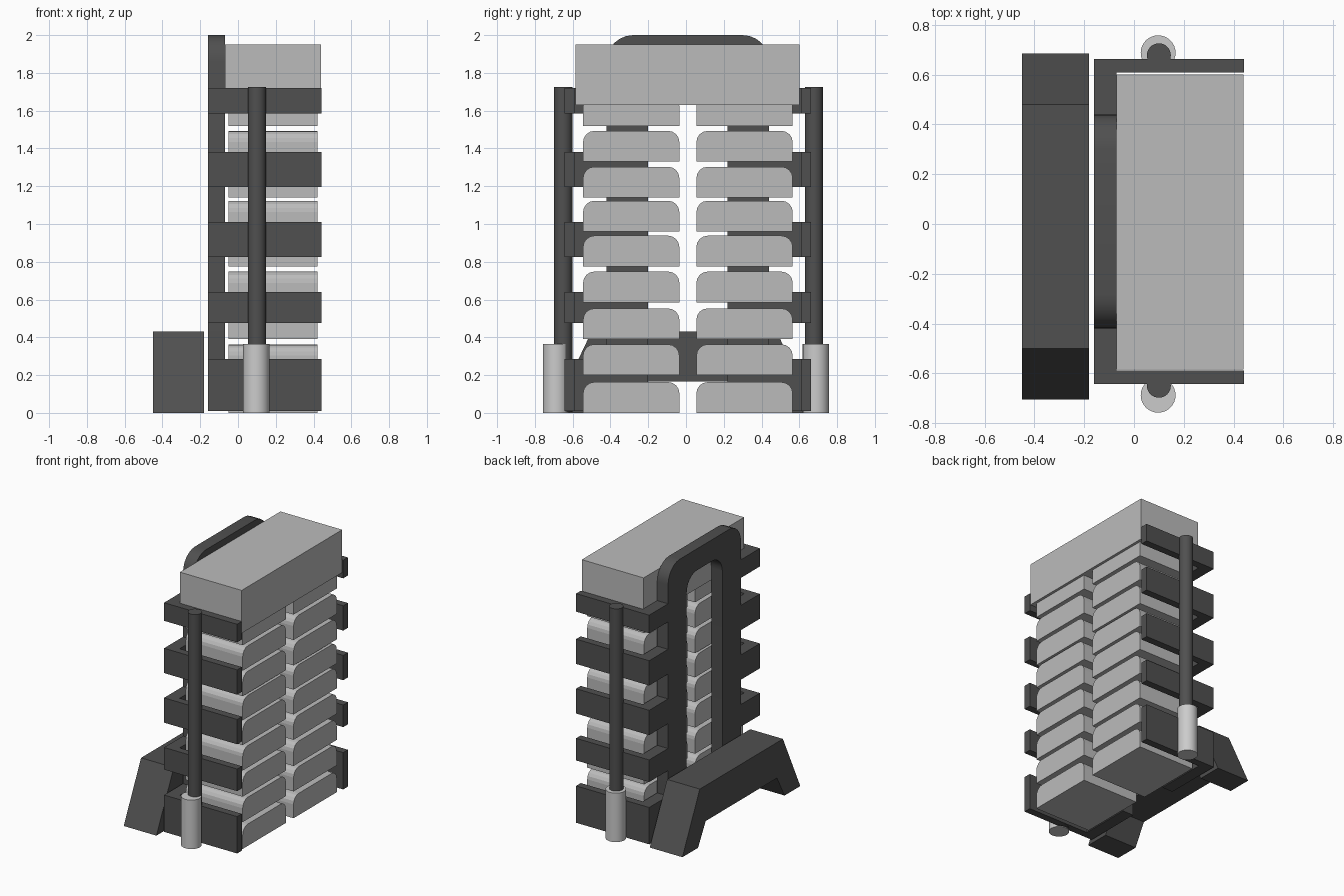
import bpy, bmesh
from math import sin, cos, pi

if "Cube" in bpy.data.objects:
    bpy.data.objects.remove(bpy.data.objects["Cube"])

CY = 0.01  # mirror plane of the rack in y


def material(name, v):
    m = bpy.data.materials.new(name)
    m.diffuse_color = (v, v, v, 1)
    m.use_nodes = True
    m.node_tree.nodes["Principled BSDF"].inputs["Base Color"].default_value = m.diffuse_color
    return m


DARK = material("dark_metal", 0.08)
GREY = material("mid_grey", 0.5)


def add_object(name, bm, mat, smooth=False):
    bmesh.ops.recalc_face_normals(bm, faces=bm.faces)
    me = bpy.data.meshes.new(name)
    bm.to_mesh(me)
    bm.free()
    ob = bpy.data.objects.new(name, me)
    bpy.context.collection.objects.link(ob)
    if mat:
        me.materials.append(mat)
    if smooth:
        bpy.ops.object.select_all(action='DESELECT')
        ob.select_set(True)
        bpy.context.view_layer.objects.active = ob
        bpy.ops.object.shade_smooth_by_angle(angle=0.6)
    return ob


def prism(name, pts, axis, lo, hi, mat, smooth=False):
    """Extrude a closed profile: (y, z) along 'x' or (x, y) along 'z'."""
    bm = bmesh.new()
    place = (lambda a, b, d: (d, a, b)) if axis == 'x' else (lambda a, b, d: (a, b, d))
    face = bm.faces.new([bm.verts.new(place(a, b, lo)) for a, b in pts])
    new = bmesh.ops.extrude_face_region(bm, geom=[face])["geom"]
    vec = (hi - lo, 0, 0) if axis == 'x' else (0, 0, hi - lo)
    bmesh.ops.translate(bm, vec=vec, verts=[v for v in new if isinstance(v, bmesh.types.BMVert)])
    return add_object(name, bm, mat, smooth)


def cylinder(name, x, y, z0, z1, r, mat):
    pts = [(x + r * cos(2 * pi * i / 32), y + r * sin(2 * pi * i / 32)) for i in range(32)]
    return prism(name, pts, 'z', z0, z1, mat, True)


def round_top(y0, y1, z0, z1, r, n):
    """Open-bottom outline from lower left to lower right with rounded top corners."""
    left = [(y0 + r - r * cos(pi / 2 * i / n), z1 - r + r * sin(pi / 2 * i / n)) for i in range(n + 1)]
    right = [(y0 + y1 - y, z) for y, z in reversed(left)]
    return [(y0, z0)] + left + right + [(y1, z0)]


# two columns of stacked plates with rounded upper edges
for i, z in enumerate([0, 0.2, 0.39, 0.585, 0.775, 0.96, 1.14, 1.33, 1.52]):
    for side, y0 in (("front", -0.545), ("rear", 0.055)):
        prism(f"{side}_plate_{i + 1}", round_top(y0, y0 + 0.51, z, z + 0.163, 0.06, 4),
              'x', -0.05, 0.42, GREY)

# solid block on top
prism("top_block", [(-0.585, 1.63), (0.6, 1.63), (0.6, 1.95), (-0.585, 1.95)], 'x', -0.07, 0.44, GREY)

# arched back frame
outer = round_top(CY - 0.43, CY + 0.43, 0.01, 2.0, 0.14, 6)
inner = round_top(CY - 0.21, CY + 0.21, 0.01, 1.84, 0.12, 6)
prism("back_frame", outer + inner[::-1], 'x', -0.16, -0.07, DARK, True)

# L-shaped side brackets joined to the frame
for i, (z0, z1) in enumerate([(0.01, 0.285), (0.475, 0.64), (0.825, 1.01), (1.195, 1.38), (1.585, 1.72)]):
    for side, s in (("front", -1), ("rear", 1)):
        a, b, c = CY + s * 0.43, CY + s * 0.598, CY + s * 0.653
        prism(f"{side}_bracket_{i + 1}",
              [(-0.16, a), (-0.07, a), (-0.07, b), (0.443, b), (0.443, c), (-0.16, c)],
              'z', z0, z1, DARK)

# upright poles with thicker lower sleeves
for side, yp, ys in (("front", -0.65, -0.688), ("rear", 0.678, 0.688)):
    cylinder(f"{side}_pole", 0.1, yp, 0.005, 1.725, 0.048, DARK)
    cylinder(f"{side}_sleeve", 0.097, ys, 0, 0.365, 0.07, None)

# splayed stand behind the frame
half = [(0.695, 0), (0.49, 0.43)]
under = [(0.42, 0.165), (0.51, 0)]
ym = -0.01
prism("rear_stand",
      [(ym + y, z) for y, z in half] + [(ym - y, z) for y, z in half[::-1]]
      + [(ym - y, z) for y, z in under[::-1]] + [(ym + y, z) for y, z in under],
      'x', -0.45, -0.18, DARK)
